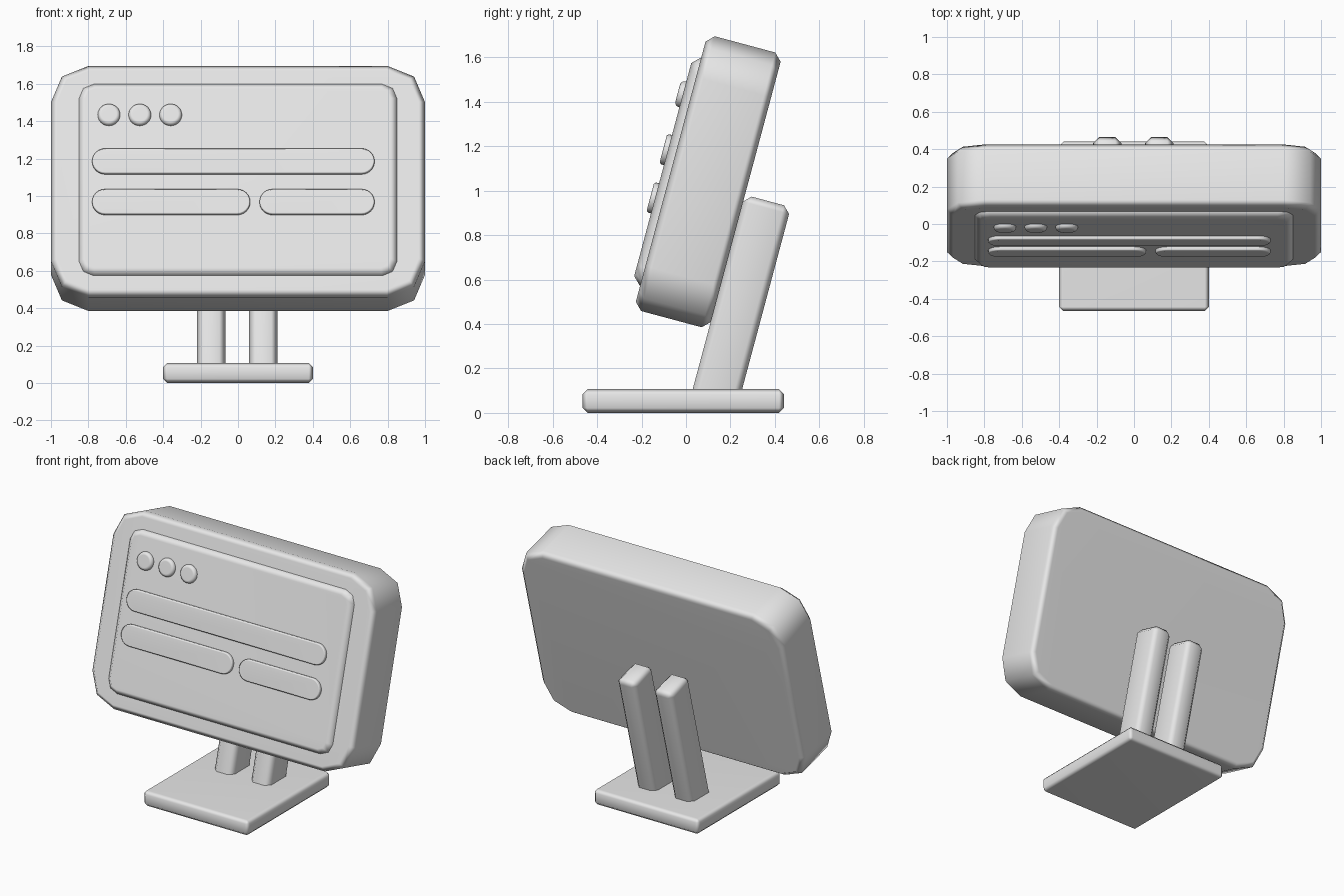
import bpy
import bmesh
from math import sin, cos, pi, radians
from mathutils import Matrix

cube = bpy.data.objects.get("Cube")
if cube:
    bpy.data.objects.remove(cube)

grey = bpy.data.materials.new("light grey")
grey.use_nodes = True
grey.diffuse_color = (0.8, 0.8, 0.8, 1)
grey.node_tree.nodes["Principled BSDF"].inputs["Base Color"].default_value = (0.8, 0.8, 0.8, 1)

# Frame of the leaning screen: x across, y into the depth, z up its face
LEAN = Matrix.Translation((0, 0.1, 1.04)) @ Matrix.Rotation(radians(-15), 4, "X")


def outline(x0, x1, z0, z1, r, steps):
    """Rectangle with rounded corners, as (x, z) points."""
    if r == 0:
        return [(x0, z0), (x1, z0), (x1, z1), (x0, z1)]
    corners = [(x1 - r, z1 - r), (x0 + r, z1 - r), (x0 + r, z0 + r), (x1 - r, z0 + r)]
    points = []
    for quarter, (cx, cz) in enumerate(corners):
        for i in range(steps + 1):
            a = (quarter + i / steps) * pi / 2
            points.append((cx + r * cos(a), cz + r * sin(a)))
    return points


def slab(name, x, y, z, r=0, steps=1, bevel=0.03, segments=1, frame=LEAN):
    """Outline in x and z, extruded along y, with softened rims."""
    bm = bmesh.new()
    ring = [bm.verts.new((px, y[0], pz)) for px, pz in outline(*x, *z, r, steps)]
    face = bm.faces.new(ring)
    out = bmesh.ops.extrude_face_region(bm, geom=[face])
    moved = [v for v in out["geom"] if isinstance(v, bmesh.types.BMVert)]
    bmesh.ops.translate(bm, verts=moved, vec=(0, y[1] - y[0], 0))
    bmesh.ops.remove_doubles(bm, verts=bm.verts, dist=1e-5)
    bmesh.ops.recalc_face_normals(bm, faces=bm.faces)
    for f in bm.faces:
        f.smooth = True
    mesh = bpy.data.meshes.new(name)
    bm.to_mesh(mesh)
    bm.free()
    mesh.materials.append(grey)
    ob = bpy.data.objects.new(name, mesh)
    bpy.context.collection.objects.link(ob)
    ob.matrix_world = frame
    mod = ob.modifiers.new("soft rim", "BEVEL")
    mod.width = bevel
    mod.segments = segments
    mod.limit_method = "ANGLE"
    mod.angle_limit = radians(60)
    normals = ob.modifiers.new("even shading", "WEIGHTED_NORMAL")
    normals.keep_sharp = True
    return ob


# Screen body and raised front panel
slab("screen_body", (-1, 1), (-0.175, 0.175), (-0.64, 0.64), 0.2, 2, 0.034)
slab("front_panel", (-0.85, 0.85), (-0.212, -0.1), (-0.53, 0.53), 0.08, 2, 0.034)

# Three round buttons
for i in range(3):
    cx = -0.69 + 0.165 * i
    slab(f"round_button_{i + 1}", (cx - 0.06, cx + 0.06), (-0.236, -0.19),
         (0.29, 0.41), 0.06, 8, 0.02, 3)

# Pill-shaped bars
for name, x, cz in (("long_bar", (-0.78, 0.73), 0.091),
                    ("lower_right_bar", (-0.78, 0.065), -0.134),
                    ("lower_left_bar", (0.115, 0.73), -0.134)):
    slab(name, x, (-0.234, -0.19), (cz - 0.07, cz + 0.07), 0.07, 6, 0.008)

# Twin legs and the foot plate
for name, x in (("right_leg", (-0.218, -0.068)), ("left_leg", (0.06, 0.21))):
    slab(name, x, (0.174, 0.389), (-0.965, -0.014), bevel=0.032)
slab("foot_plate", (-0.4, 0.4), (-0.465, 0.44), (0, 0.107), bevel=0.022, frame=Matrix())
